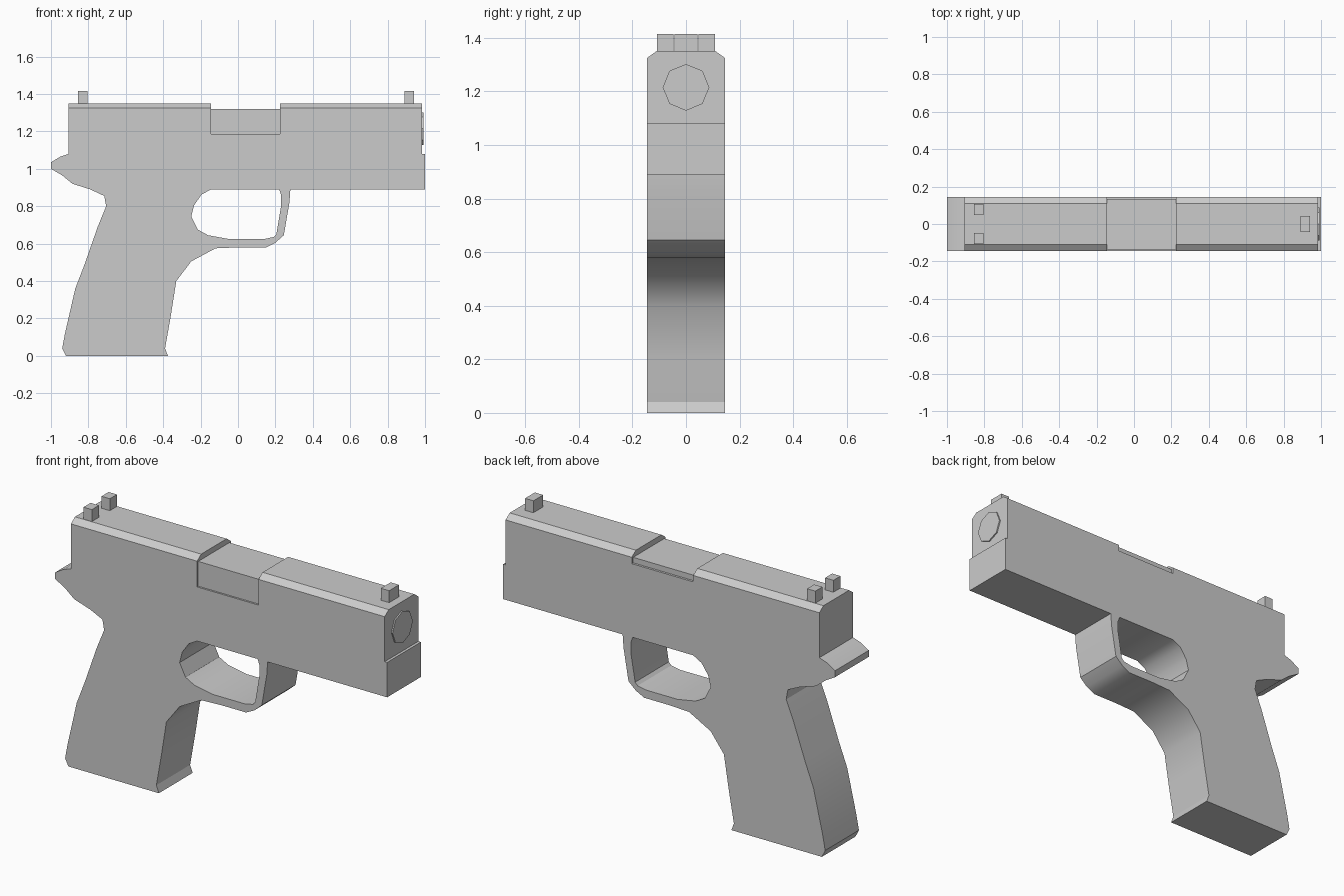
import bpy, bmesh, math
from mathutils import Vector

if "Cube" in bpy.data.objects:
    bpy.data.objects.remove(bpy.data.objects["Cube"])

HALF = 0.145
PORT = (-0.145, 0.225)


def finish(bm, name):
    bmesh.ops.recalc_face_normals(bm, faces=bm.faces)
    mesh = bpy.data.meshes.new(name)
    bm.to_mesh(mesh)
    bm.free()
    obj = bpy.data.objects.new(name, mesh)
    bpy.context.collection.objects.link(obj)
    return obj


def box(name, x, y, z):
    bm = bmesh.new()
    bmesh.ops.create_cube(bm, size=1)
    for v in bm.verts:
        v.co = [a + (c + 0.5) * (b - a) for c, (a, b) in zip(v.co, (x, y, z))]
    return finish(bm, name)


# Side outline: grip, rear tang, upper slide with port notch, lower rail, guard
outline = [
    (-0.92, 0), (-0.94, 0.04), (-0.925, 0.12), (-0.87, 0.36), (-0.82, 0.49),
    (-0.75, 0.69), (-0.705, 0.80), (-0.715, 0.855), (-0.79, 0.89),
    (-0.885, 0.92), (-0.94, 0.965), (-1.0, 1.0), (-1.0, 1.035),
    (-0.95, 1.065), (-0.905, 1.08), (-0.905, 1.35),
    (PORT[0], 1.35), (PORT[0], 1.29), (PORT[1], 1.29), (PORT[1], 1.35),
    (0.985, 1.35), (0.985, 1.08), (1.0, 1.08), (1.0, 0.89),
    (0.28, 0.89), (0.275, 0.82), (0.245, 0.645), (0.2, 0.605), (0.15, 0.58),
    (0, 0.58), (-0.12, 0.575), (-0.25, 0.505), (-0.33, 0.40),
    (-0.36, 0.21), (-0.39, 0.04), (-0.375, 0)]
guard_hole = [
    (-0.145, 0.89), (0.22, 0.89), (0.23, 0.86), (0.23, 0.80), (0.205, 0.65),
    (0.19, 0.635), (0.14, 0.625), (-0.05, 0.625), (-0.16, 0.645),
    (-0.215, 0.675), (-0.25, 0.745), (-0.235, 0.805), (-0.195, 0.862)]

bm = bmesh.new()
for loop in (outline, guard_hole):
    vs = [bm.verts.new((x, -HALF, z)) for x, z in loop]
    for a, b in zip(vs, vs[1:] + vs[:1]):
        bm.edges.new((a, b))
bmesh.ops.triangle_fill(bm, edges=bm.edges[:], use_beauty=True,
                        normal=(0, -1, 0))
ext = bmesh.ops.extrude_face_region(bm, geom=bm.faces[:])
bmesh.ops.translate(bm, vec=(0, 2 * HALF, 0),
                    verts=[g for g in ext["geom"]
                           if isinstance(g, bmesh.types.BMVert)])

# Chamfer both upper edges by slicing and capping
for side in (-1, 1):
    bmesh.ops.bisect_plane(bm, geom=bm.verts[:] + bm.edges[:] + bm.faces[:],
                           plane_co=(0, side * HALF, 1.325),
                           plane_no=Vector((0, side * 0.025, 0.035)).normalized(),
                           clear_outer=True)
    bmesh.ops.holes_fill(bm, edges=[e for e in bm.edges if e.is_boundary],
                         sides=0)
body = finish(bm, "body")

# Side pocket of the port
cutter = box("port_cutter", PORT, (-0.3, -0.13), (1.185, 1.5))
cutter.hide_render = True
mod = body.modifiers.new("port", "BOOLEAN")
mod.operation = "DIFFERENCE"
mod.solver = "EXACT"
mod.object = cutter
bpy.context.view_layer.objects.active = body
body.select_set(True)
bpy.ops.object.modifier_apply(modifier=mod.name)
bpy.data.objects.remove(cutter)
bpy.ops.object.shade_smooth_by_angle(angle=math.radians(30))

# Block showing in the port
box("port_block", PORT, (-0.135, 0.133), (1.185, 1.32))

# Sights
box("front_sight", (0.89, 0.94), (-0.042, 0.042), (1.34, 1.415))
for side, label in ((-1, "right"), (1, "left")):
    box("rear_sight_" + label, (-0.855, -0.805),
        sorted((side * 0.047, side * 0.108)), (1.34, 1.415))

# Octagonal muzzle disc
bm = bmesh.new()
bmesh.ops.create_cone(bm, cap_ends=True, segments=8, radius1=0.087,
                      radius2=0.087, depth=0.02)
muzzle = finish(bm, "muzzle")
muzzle.rotation_euler = (0, math.pi / 2, 0)
muzzle.location = (0.982, 0, 1.215)
